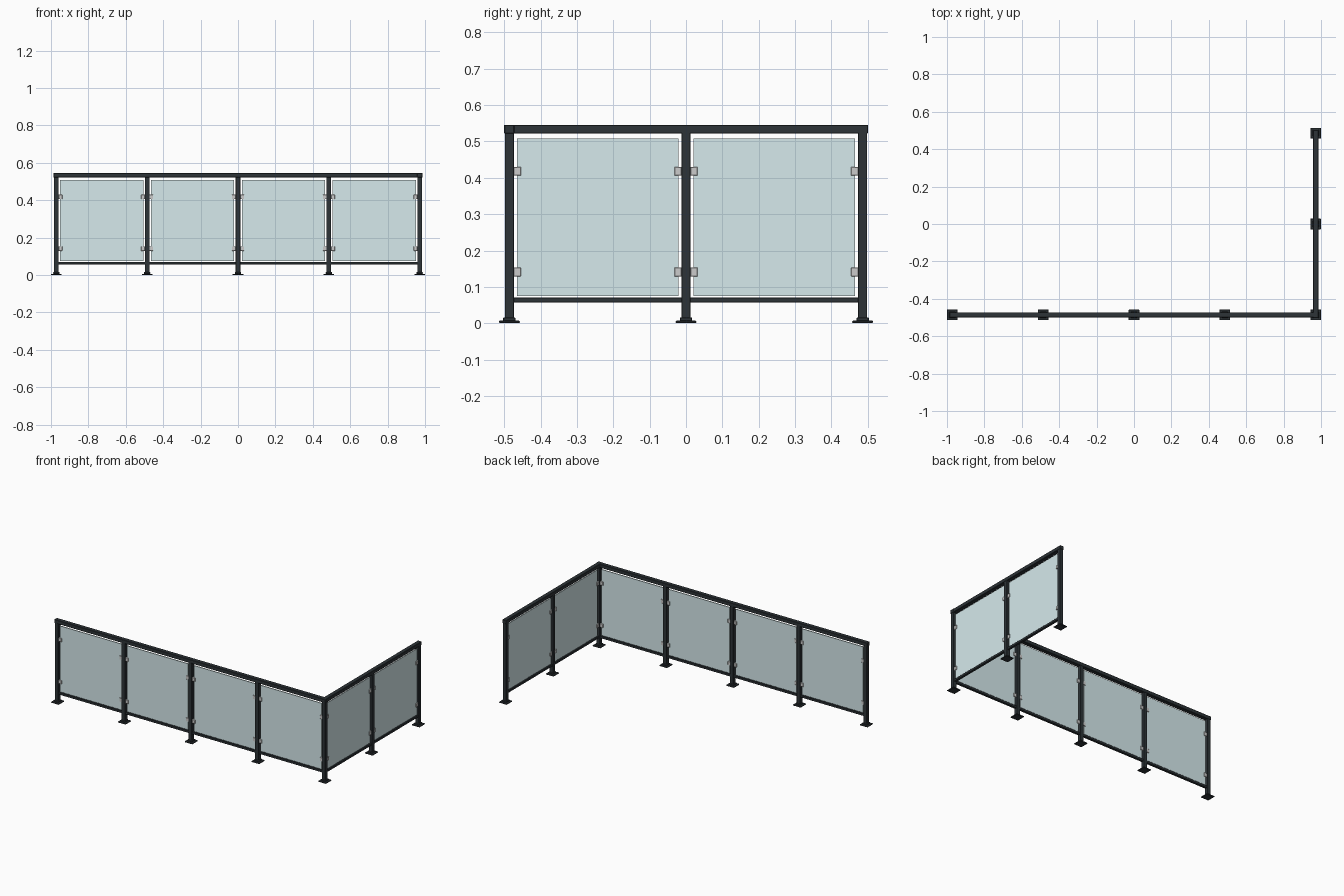
import bpy
from mathutils import Vector

if "Cube" in bpy.data.objects:
    bpy.data.objects.remove(bpy.data.objects["Cube"])

P = 0.9715      # post line in x
Q = 0.4858      # post line in y, also post spacing


def material(name, color):
    m = bpy.data.materials.new(name)
    m.diffuse_color = color
    m.use_nodes = True
    m.node_tree.nodes["Principled BSDF"].inputs["Base Color"].default_value = m.diffuse_color
    return m


METAL = material("dark_metal", (0.026, 0.033, 0.038, 1))
STEEL = material("clip_steel", (0.55, 0.57, 0.58, 1))
GLASS = material("tinted_glass", (0.67, 0.82, 0.84, 0.5))


def box(name, lo, hi, mat, bevel=0.0, segments=1):
    lo, hi = Vector(lo), Vector(hi)
    bpy.ops.mesh.primitive_cube_add(size=1, location=(lo + hi) / 2)
    ob = bpy.context.object
    ob.name = name
    ob.scale = hi - lo
    bpy.ops.object.transform_apply(location=False, rotation=False, scale=True)
    ob.data.materials.append(mat)
    if bevel:
        b = ob.modifiers.new("edge", "BEVEL")
        b.width, b.segments = bevel, segments
    return ob


def square(name, x, y, half, z0, z1, bevel=0.0):
    return box(name, (x - half, y - half, z0), (x + half, y + half, z1), METAL, bevel)


def span(name, a, b, half, z0, z1, mat, trim=0.0, bevel=0.0, segments=1):
    """Box running from a to b along x or y, shortened by trim at both ends."""
    a, b = Vector(a), Vector(b)
    d = (b - a).normalized()
    n = Vector((abs(d.y), abs(d.x))) * half
    a, b = a + d * trim, b - d * trim
    return box(name, (*(a - n), z0), (*(b + n), z1), mat, bevel, segments)


# Posts with stepped foot
front = [(-P + i * P / 2, -Q) for i in range(5)]
side = [(P, -Q), (P, 0), (P, Q)]
for x, y in front + side[1:]:
    square("post", x, y, 0.0125, 0.004, 0.53, 0.001)
    square("base_plate", x, y, 0.0285, 0, 0.007, 0.002)
    square("base_collar", x, y, 0.017, 0.006, 0.016, 0.002)

# Top handrails, running past the end posts
span("front_top_rail", front[0], front[-1], 0.0138, 0.522, 0.546, METAL, -0.0155, 0.002)
span("side_top_rail", side[0], side[-1], 0.0138, 0.522, 0.546, METAL, -0.0155, 0.002)

# Bays: bottom rail, glass panel and four clips each
for run in (front, side):
    for a, b in zip(run, run[1:]):
        span("bottom_rail", a, b, 0.008, 0.057, 0.071, METAL, 0.011, 0.001)
        span("glass_panel", a, b, 0.003, 0.075, 0.508, GLASS, 0.0205)
        d = (Vector(b) - Vector(a)).normalized()
        for start in (Vector(a) + d * 0.012, Vector(b) - d * 0.032):
            for z in (0.141, 0.418):
                span("glass_clip", start, start + d * 0.02, 0.008,
                     z - 0.012, z + 0.012, STEEL, 0, 0.0012)
